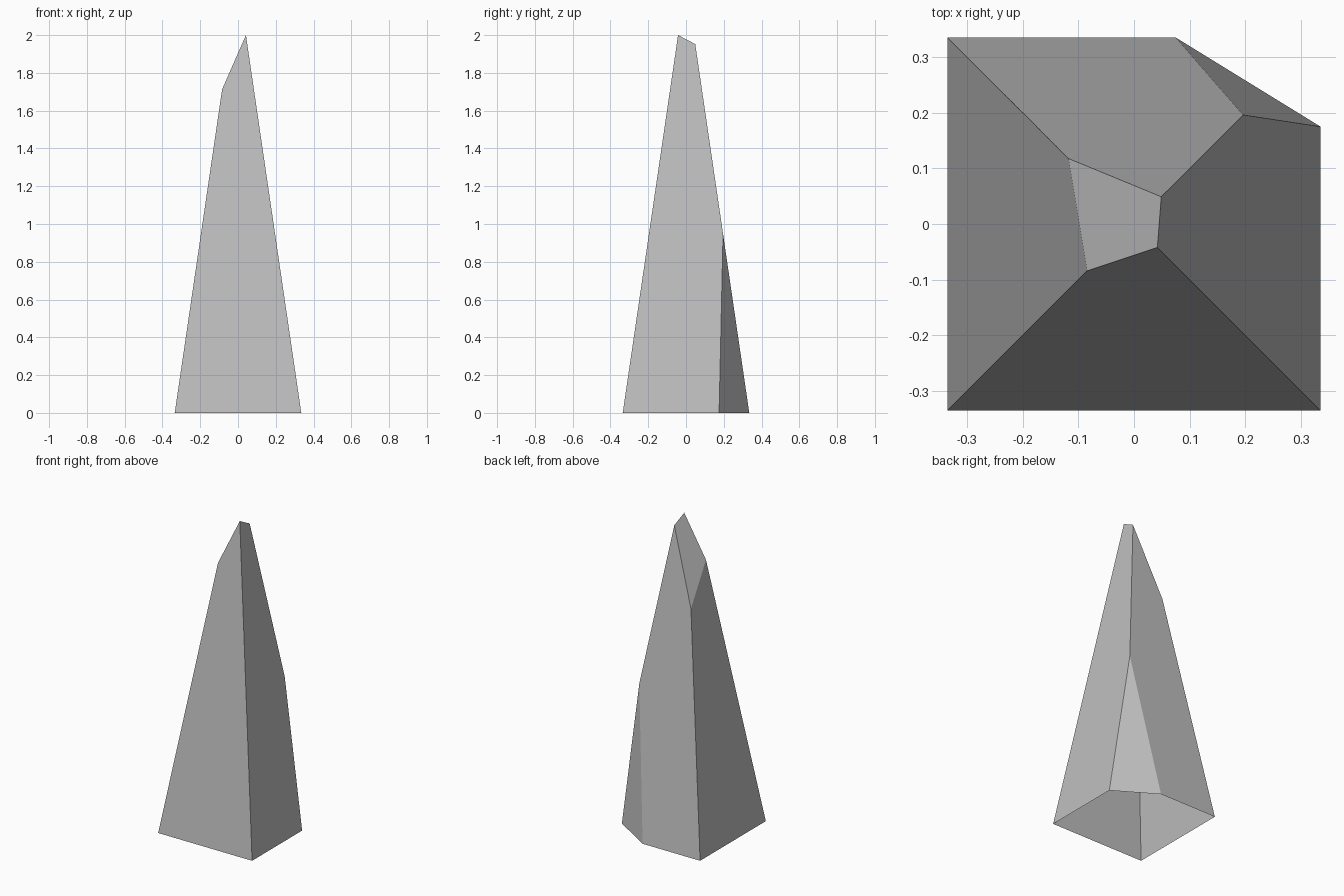
import bpy, bmesh
from mathutils import Vector

cube = bpy.data.objects.get("Cube")
if cube:
    bpy.data.objects.remove(cube, do_unlink=True)

stone = bpy.data.materials.new("pale grey stone")
stone.use_nodes = True
grey = (0.52, 0.52, 0.52, 1)
stone.diffuse_color = grey
bsdf = next(n for n in stone.node_tree.nodes if n.type == 'BSDF_PRINCIPLED')
bsdf.inputs["Base Color"].default_value = grey

HALF = 0.335          # half width of the base
APEX = 2.287          # height where the four walls would meet


def cut(bm, a, b, c):
    """Slice along the plane through three points, drop the outer side and cap it."""
    a, b, c = Vector(a), Vector(b), Vector(c)
    normal = (b - a).cross(c - a).normalized()
    if normal.dot(Vector((0, 0, 0.5)) - a) > 0:
        normal.negate()
    geom = bm.verts[:] + bm.edges[:] + bm.faces[:]
    res = bmesh.ops.bisect_plane(bm, geom=geom, dist=1e-5, plane_co=a,
                                 plane_no=normal, clear_outer=True)
    edges = [e for e in res["geom_cut"] if isinstance(e, bmesh.types.BMEdge)]
    bmesh.ops.contextual_create(bm, geom=edges)


def on_corner(sx, sy, r):
    """Point on a corner ridge at horizontal offset r."""
    return (sx * r, sy * r, APEX * (1 - r / HALF))


# Four-sided spire
bm = bmesh.new()
corners = [bm.verts.new((x * HALF, y * HALF, 0))
           for x, y in ((-1, -1), (1, -1), (1, 1), (-1, 1))]
tip = bm.verts.new((0, 0, APEX))
for i in range(4):
    bm.faces.new((corners[i], corners[(i + 1) % 4], tip))
base = bm.faces.new(corners[::-1])

# Slanted broken tip, then chipped back corner
cut(bm, on_corner(1, -1, 0.042), on_corner(1, 1, 0.049), on_corner(-1, -1, 0.084))
cut(bm, (0.075, HALF, 0), (HALF, 0.175, 0), on_corner(1, 1, 0.196))

# Hollow underside: leave the base open
bmesh.ops.recalc_face_normals(bm, faces=bm.faces[:])
bottom = [f for f in bm.faces if all(v.co.z < 1e-4 for v in f.verts)]
bmesh.ops.delete(bm, geom=bottom, context='FACES_ONLY')

mesh = bpy.data.meshes.new("stone_spike")
bm.to_mesh(mesh)
bm.free()
mesh.materials.append(stone)
spike = bpy.data.objects.new("stone_spike", mesh)
bpy.context.collection.objects.link(spike)
